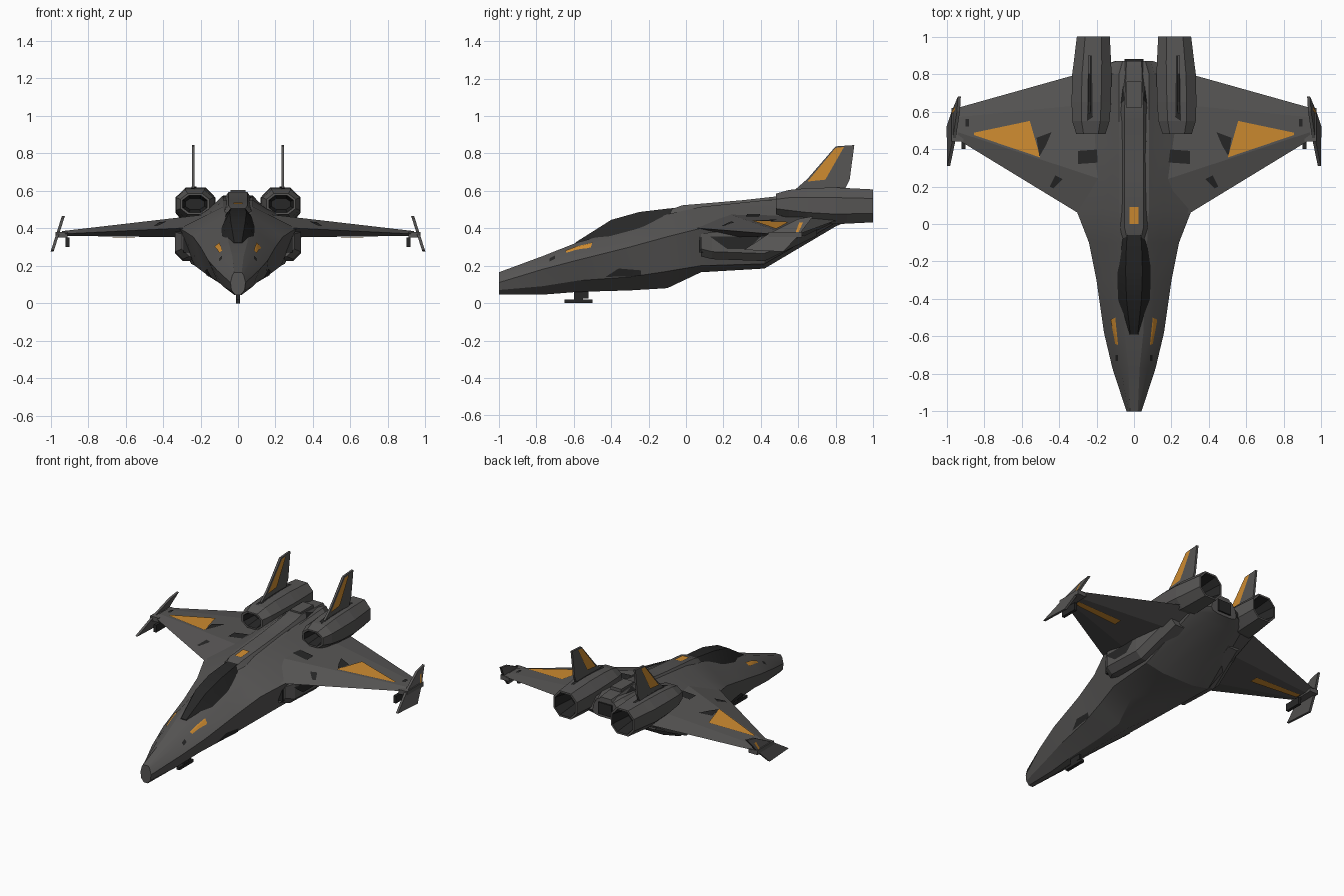
import bpy, bmesh, math
from mathutils import Vector
from mathutils.bvhtree import BVHTree

if "Cube" in bpy.data.objects:
    bpy.data.objects.remove(bpy.data.objects["Cube"])


def material(name, col):
    m = bpy.data.materials.new(name)
    m.diffuse_color = (*col, 1)
    m.use_nodes = True
    m.node_tree.nodes["Principled BSDF"].inputs["Base Color"].default_value = m.diffuse_color
    return m


GREY = material("hull_grey", (0.095, 0.092, 0.09))
DARK = material("dark_panel", (0.02, 0.02, 0.02))
ORANGE = material("orange_marking", (0.62, 0.26, 0.03))


def finish(name, bm, mats, smooth=True):
    me = bpy.data.meshes.new(name)
    bm.to_mesh(me)
    bm.free()
    ob = bpy.data.objects.new(name, me)
    bpy.context.collection.objects.link(ob)
    for m in mats:
        me.materials.append(m)
    if smooth:
        bpy.ops.object.select_all(action='DESELECT')
        ob.select_set(True)
        bpy.context.view_layer.objects.active = ob
        bpy.ops.object.shade_smooth_by_angle(angle=math.radians(25))
    return ob


def skin(name, rings, mats, dark_bands=(), smooth=True):
    """Closed loft through rings of 3D points; listed bands use the second material."""
    bm = bmesh.new()
    vs = [[bm.verts.new(p) for p in r] for r in rings]
    n = len(vs[0])
    for k in range(len(vs) - 1):
        for i in range(n):
            j = (i + 1) % n
            f = bm.faces.new((vs[k][i], vs[k][j], vs[k + 1][j], vs[k + 1][i]))
            f.material_index = int(k in dark_bands)
    for ring, band in ((vs[0], 0), (vs[-1], len(vs) - 2)):
        bm.faces.new(ring).material_index = int(band in dark_bands)
    bmesh.ops.recalc_face_normals(bm, faces=bm.faces)
    return finish(name, bm, mats, smooth)


def body(name, stations, mat):
    """Symmetric loft: each station is y followed by half-section x, z pairs."""
    rings = []
    for y, *c in stations:
        half = list(zip(c[::2], c[1::2]))
        rings.append([(x, y, z) for x, z in half] + [(-x, y, z) for x, z in half[::-1]])
    return skin(name, rings, [mat])


def box(name, x0, x1, y0, y1, z0, z1, mat):
    rings = [[(x0, y, z0), (x1, y, z0), (x1, y, z1), (x0, y, z1)] for y in (y0, y1)]
    return skin(name, rings, [mat], smooth=False)


def marking(name, target, quad, view, mat, n=7):
    """Thin patch projected on a surface. view: top, below, +x or -x."""
    me = target.data
    tree = BVHTree.FromPolygons([v.co for v in me.vertices], [p.vertices for p in me.polygons])
    d = Vector({"top": (0, 0, -1), "below": (0, 0, 1), "+x": (-1, 0, 0), "-x": (1, 0, 0)}[view])
    a, b, c, e = (Vector(q) for q in quad)
    bm = bmesh.new()
    grid = {}
    for i in range(n + 1):
        for j in range(n + 1):
            s, t = i / n, j / n
            p = a.lerp(b, s).lerp(e.lerp(c, s), t)
            o = Vector((p.x, p.y, 0)) if d.z else Vector((0, p.x, p.y))
            hit, nor, _, _ = tree.ray_cast(o - 3 * d, d)
            if hit:
                grid[i, j] = bm.verts.new(hit - d * 0.005)
    for i in range(n):
        for j in range(n):
            k = [(i, j), (i + 1, j), (i + 1, j + 1), (i, j + 1)]
            if all(q in grid for q in k):
                f = bm.faces.new([grid[q] for q in k])
                f.normal_update()
                if f.normal.dot(d) > 0:
                    f.normal_flip()
    return finish(name, bm, [mat], False)


# Fuselage: needle nose, widening chine, deep belly, tapered tail
fuselage = body("fuselage", [
    (-1.0, .02, .165, .03, .15, .04, .11, .035, .07, .015, .045),
    (-.77, .03, .25, .07, .23, .115, .18, .08, .09, .02, .045),
    (-.58, .05, .325, .10, .295, .16, .23, .11, .12, .025, .06),
    (-.30, .06, .40, .11, .375, .20, .30, .15, .14, .03, .068),
    (-.10, .07, .475, .13, .43, .24, .355, .19, .17, .04, .08),
    (.08, .08, .515, .16, .475, .31, .40, .23, .20, .09, .165),
    (.42, .08, .55, .16, .50, .33, .39, .25, .21, .12, .185),
    (.80, .08, .575, .11, .54, .30, .44, .20, .43, .08, .41),
    (.87, .06, .56, .09, .52, .10, .47, .09, .45, .05, .44)], GREY)

# Canopy and the spine behind it
body("canopy", [
    (-.59, .02, .325, .035, .30), (-.40, .04, .445, .085, .36),
    (-.25, .045, .487, .09, .40), (-.10, .04, .505, .08, .455),
    (-.05, .035, .51, .06, .46)], DARK)
spine = body("spine", [
    (-.11, .03, .49, .08, .44), (-.02, .05, .523, .10, .46), (.30, .05, .55, .11, .48),
    (.55, .05, .578, .11, .50), (.62, .05, .595, .10, .51), (.87, .04, .575, .10, .48)], GREY)
box("spine_housing", -.04, .04, .62, .76, .55, .605, GREY)
box("tail_exhaust", -.05, .05, .84, .88, .46, .54, DARK)

# Spine and belly details
marking("spine_marking", spine, [(-.025, 0), (.025, 0), (.025, .09), (-.025, .09)], "top", ORANGE)
box("belly_gun_strut", -.01, .01, -.60, -.55, .02, .08, DARK)
box("belly_gun_brace", -.008, .008, -.56, -.52, .025, .065, DARK)
box("belly_gun_barrel", -.012, .012, -.65, -.50, 0, .02, DARK)

for s, side in ((1, "right"), (-1, "left")):
    out, inn = ("+x", "-x") if s > 0 else ("-x", "+x")

    def flip(pts):
        return [(s * x, y) for x, y in pts]

    # Wing with ridged aerofoil section
    sections = [(.12, [(-.05, .41), (.22, .48), (.65, .48), (.85, .46), (.65, .36), (.22, .35)]),
                (.94, [(.45, .37), (.49, .385), (.57, .385), (.62, .375), (.57, .36), (.49, .36)])]
    wing = skin(side + "_wing", [[(s * x, y, z) for y, z in sec] for x, sec in sections], [GREY], smooth=False)
    marking(side + "_wing_marking", wing,
            flip([(.50, .355), (.855, .475), (.855, .487), (.556, .55)]), "top", ORANGE, 10)
    marking(side + "_underwing_stripe", wing,
            flip([(.55, .47), (.90, .50), (.90, .54), (.55, .53)]), "below", ORANGE)
    marking(side + "_wing_patch", wing,
            flip([(.44, .49), (.52, .46), (.505, .36), (.47, .42)]), "top", DARK, 4)
    marking(side + "_leading_patch", wing,
            flip([(.38, .24), (.42, .26), (.45, .20), (.43, .19)]), "top", DARK, 4)
    marking(side + "_tip_patch", wing,
            flip([(.88, .52), (.90, .52), (.90, .56), (.88, .56)]), "top", DARK, 3)
    marking(side + "_root_vent", wing,
            flip([(.16, .33), (.30, .32), (.30, .39), (.16, .40)]), "top", DARK)

    # Slanted wing-tip fin with small gun
    outline = [(.31, .285), (.52, .275), (.60, .36), (.68, .465), (.60, .45), (.44, .37)]
    tip = skin(side + "_tip_fin",
               [[(s * (1 - (z - .275) / .19 * .06 - w), y, z) for y, z in outline] for w in (0, .016)],
               [GREY], smooth=False)
    marking(side + "_tip_marking", tip, [(.585, .375), (.60, .375), (.625, .43), (.605, .43)], out, ORANGE, 3)
    box(side + "_tip_mount", s * .91, s * .975, .44, .62, .35, .38, GREY)
    box(side + "_tip_gun", s * .90, s * .92, .40, .52, .30, .35, DARK)

    # Eight-sided engine nacelle, hollow at both ends
    rings = []
    for y, cx, hx, cz, hz in [
            (.58, .23, .05, .53, .03), (.48, .23, .065, .53, .045), (.48, .23, .078, .53, .055),
            (.55, .23, .10, .53, .075), (.65, .228, .105, .525, .09), (.80, .225, .105, .52, .098),
            (.86, .222, .10, .52, .095), (1.0, .217, .088, .52, .088), (1.0, .217, .076, .52, .076),
            (.86, .217, .05, .52, .05)]:
        oct8 = [(1, .45), (.5, 1), (-.5, 1), (-1, .45), (-1, -.45), (-.5, -1), (.5, -1), (1, -.45)]
        rings.append([(s * (cx + hx * a), y, cz + hz * b) for a, b in oct8])
    nacelle = skin(side + "_engine", rings, [GREY, DARK], (0, 8), smooth=False)
    marking(side + "_engine_slot", nacelle,
            flip([(.22, .57), (.25, .55), (.245, .90), (.225, .90)]), "top", DARK, 5)

    # Upright tail fin on the nacelle, marked on both faces
    outline = [(.57, .595), (.65, .665), (.80, .838), (.90, .845), (.875, .66), (.84, .59)]
    fin = skin(side + "_tail_fin", [[(s * x, y, z) for y, z in outline] for x in (.232, .246)],
               [GREY], smooth=False)
    for v in (out, inn):
        marking(side + "_fin_marking_" + ("outer" if v == out else "inner"), fin,
                [(.65, .65), (.745, .66), (.845, .835), (.80, .83)], v, ORANGE)

    # Intake pod under the wing root
    pod = skin(side + "_intake_pod",
               [[(s * .18, y, z0), (s * (x - .04), y, z0), (s * x, y, z0 + .04), (s * x, y, z1), (s * .18, y, z1)]
                for y, x, z0, z1 in [(.08, .30, .25, .37), (.14, .335, .235, .38),
                                     (.42, .335, .225, .38), (.70, .29, .36, .43)]],
               [GREY], smooth=False)
    box(side + "_intake_mouth", s * .22, s * .29, .07, .09, .27, .36, DARK)
    marking(side + "_pod_panel", pod, [(.13, .355), (.22, .29), (.33, .29), (.40, .355)], out, DARK)

    # Nose markings, side vents, spine camouflage patches
    marking(side + "_nose_marking", fuselage,
            flip([(.085, -.645), (.10, -.64), (.125, -.51), (.10, -.50)]), "top", ORANGE, 5)
    marking(side + "_nose_sensor", fuselage,
            flip([(.085, -.73), (.10, -.73), (.10, -.70), (.085, -.70)]), "top", DARK, 2)
    marking(side + "_side_vent", fuselage,
            [(-.43, .14), (-.24, .145), (-.24, .175), (-.36, .185)], out, DARK)
    marking(side + "_spine_patch", spine,
            flip([(.065, .44), (.105, .43), (.10, .53), (.075, .55)]), "top", DARK, 4)
    marking(side + "_rear_patch", spine,
            flip([(.05, .66), (.09, .62), (.095, .78), (.06, .76)]), "top", DARK, 4)
